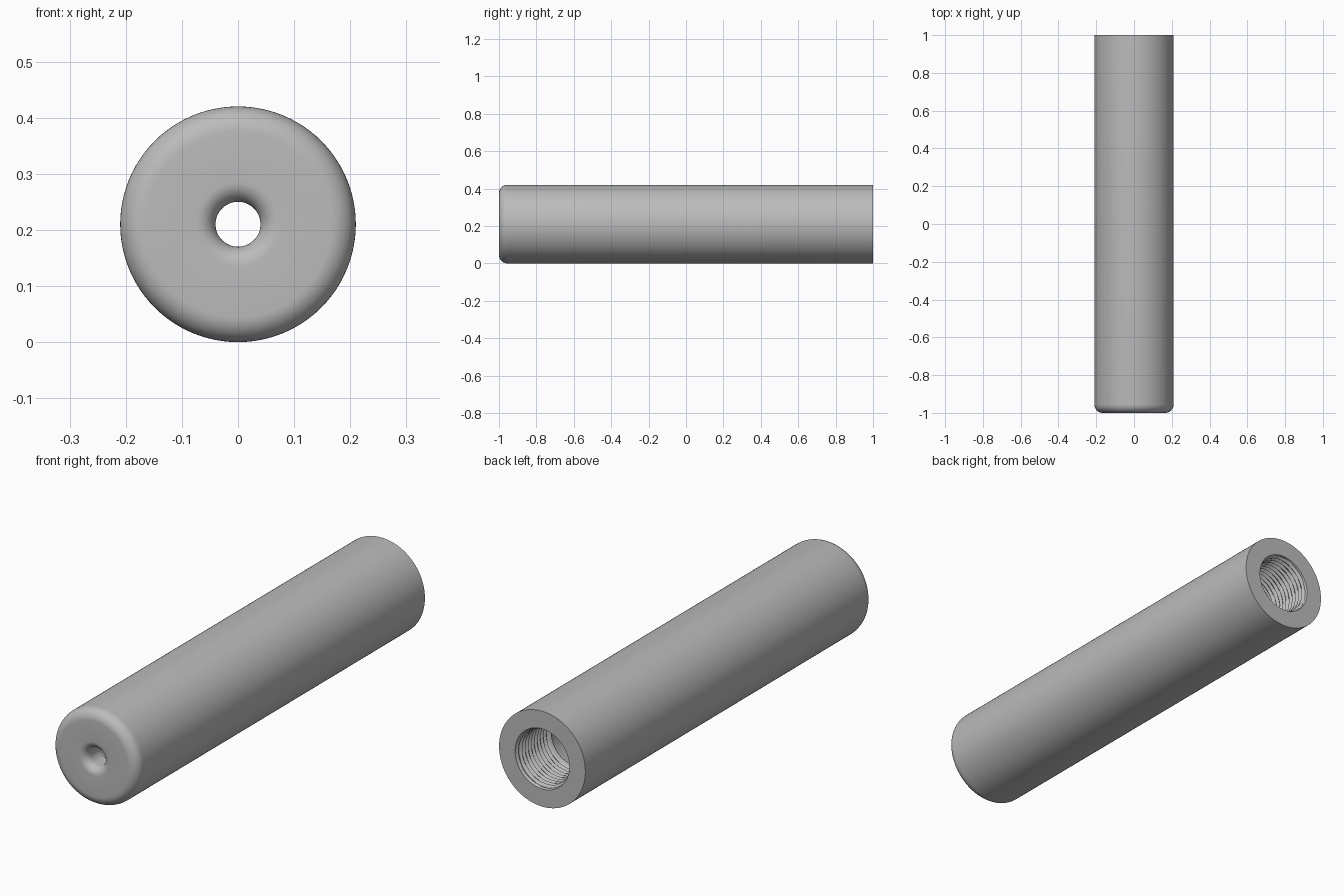
import bpy, bmesh, math

old = bpy.data.objects.get("Cube")
if old:
    bpy.data.objects.remove(old, do_unlink=True)

SEGMENTS = 96
RADIUS, HALF = 0.21, 1.0
FILLET, LIP = 0.045, 0.035
HOLE, BORE, MOUTH = 0.04, 0.12, 0.132
WALL, PITCH, THREAD_LENGTH = 0.1, 0.021, 0.24

grey = bpy.data.materials.new("plain grey")
grey.use_nodes = True
colour = (0.5, 0.5, 0.5, 1)
grey.diffuse_color = colour
grey.node_tree.nodes["Principled BSDF"].inputs["Base Color"].default_value = colour


def arc(r, y, size, start, end, steps=10):
    """Rounded corner of the profile as (radius, y) points."""
    angles = [math.radians(start + (end - start) * i / steps) for i in range(steps + 1)]
    return [(r + size * math.cos(a), y + size * math.sin(a)) for a in angles]


def thread_radius(y, turn):
    """Helical ridge height inside the bore, faded out at both ends."""
    phase = (y / PITCH + turn) % 1
    depth = HALF - y
    fade = min(1, depth / PITCH, (THREAD_LENGTH - depth) / PITCH)
    ridge = abs(2 * phase - 1) * max(0, fade)
    base = MOUTH if depth < THREAD_LENGTH - PITCH else BORE
    return base - ridge * (MOUTH - BORE)


# Outer wall, rounded front, hole with rounded mouth, and smooth bore
profile = [(MOUTH, HALF), (RADIUS, HALF), (RADIUS, -HALF + FILLET)]
profile += arc(RADIUS - FILLET, -HALF + FILLET, FILLET, 0, -90)[1:]
profile += arc(HOLE + LIP, -HALF + LIP, LIP, -90, -180)
profile += [(HOLE, -HALF + WALL), (BORE, -HALF + WALL), (BORE, HALF - THREAD_LENGTH)]
rows = [[(r, y)] * SEGMENTS for r, y in profile]

# Threaded section back to the open end
count = round(THREAD_LENGTH / PITCH * 8)
for i in range(1, count):
    y = HALF - THREAD_LENGTH * (1 - i / count)
    rows.append([(thread_radius(y, j / SEGMENTS), y) for j in range(SEGMENTS)])

# Sweep the rows around the long axis
bm = bmesh.new()
rings = []
for row in rows:
    ring = []
    for j, (r, y) in enumerate(row):
        a = math.tau * j / SEGMENTS
        ring.append(bm.verts.new((r * math.cos(a), y, RADIUS + r * math.sin(a))))
    rings.append(ring)
for k, ring in enumerate(rings):
    after = rings[(k + 1) % len(rings)]
    for j in range(SEGMENTS):
        n = (j + 1) % SEGMENTS
        bm.faces.new((ring[j], ring[n], after[n], after[j]))
bmesh.ops.recalc_face_normals(bm, faces=bm.faces)

mesh = bpy.data.meshes.new("threaded_sleeve")
bm.to_mesh(mesh)
bm.free()
mesh.materials.append(grey)
sleeve = bpy.data.objects.new("threaded_sleeve", mesh)
bpy.context.collection.objects.link(sleeve)

# Smooth the round surfaces and keep the rims crisp
bpy.ops.object.select_all(action="DESELECT")
sleeve.select_set(True)
bpy.context.view_layer.objects.active = sleeve
bpy.ops.object.shade_smooth_by_angle(angle=math.radians(30))
